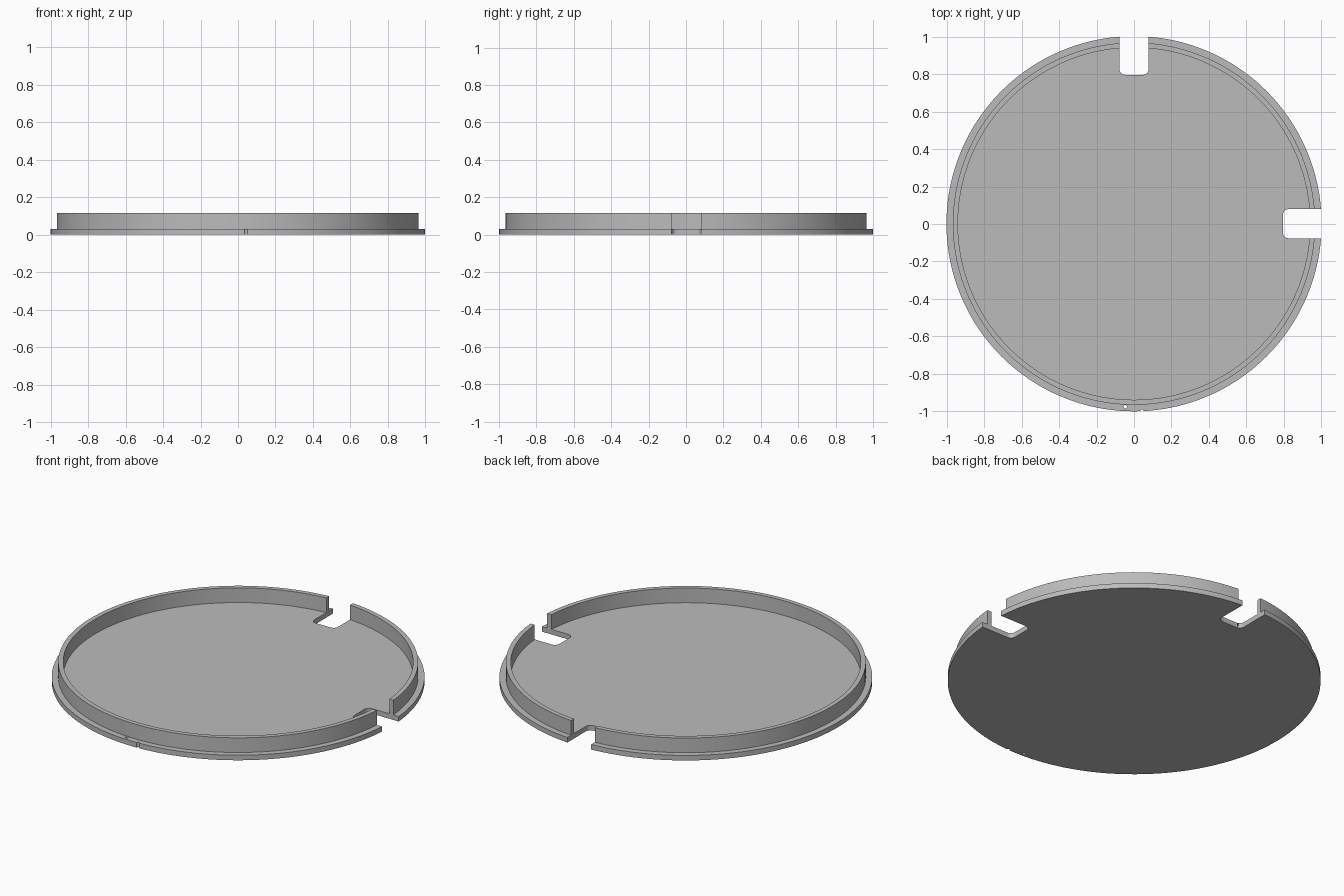
import bpy, bmesh, math
from mathutils import Matrix, Vector

cube = bpy.data.objects.get("Cube")
if cube:
    bpy.data.objects.remove(cube, do_unlink=True)

RIM, WALL_OUT, WALL_IN = 1.0015, 0.967, 0.94
FLOOR, TOP = 0.03, 0.117
CENTRE_Y = 0.0015

grey = bpy.data.materials.new("light grey")
grey.use_nodes = True
grey.diffuse_color = (0.5, 0.5, 0.5, 1)
grey.node_tree.nodes["Principled BSDF"].inputs["Base Color"].default_value = grey.diffuse_color


def add_object(name, bm):
    bmesh.ops.recalc_face_normals(bm, faces=bm.faces)
    mesh = bpy.data.meshes.new(name)
    bm.to_mesh(mesh)
    bm.free()
    mesh.materials.append(grey)
    obj = bpy.data.objects.new(name, mesh)
    obj.location.y = CENTRE_Y
    bpy.context.collection.objects.link(obj)
    return obj


def cut(target, cutter):
    mod = target.modifiers.new(cutter.name, 'BOOLEAN')
    mod.operation = 'DIFFERENCE'
    mod.solver = 'EXACT'
    mod.object = cutter
    cutter.hide_render = True
    cutter.hide_set(True)


# Round tray: flat base with a raised wall set in from the rim
profile = [(0, 0), (RIM, 0), (RIM, FLOOR), (WALL_OUT, FLOOR),
           (WALL_OUT, TOP), (WALL_IN, TOP), (WALL_IN, FLOOR), (0, FLOOR)]
bm = bmesh.new()
verts = [bm.verts.new((r, 0, z)) for r, z in profile]
edges = [bm.edges.new(pair) for pair in zip(verts, verts[1:])]
bmesh.ops.spin(bm, geom=verts + edges, cent=(0, 0, 0), axis=(0, 0, 1),
               angle=math.tau, steps=160, use_merge=False)
bmesh.ops.remove_doubles(bm, verts=bm.verts, dist=0.0001)
tray = add_object("round_tray", bm)

# Rounded slots through the right, back and left of the rim
for name, angle in (("left", 0), ("back", 90), ("right", 180)):
    bm = bmesh.new()
    bmesh.ops.create_cube(bm, size=1, matrix=Matrix.Translation((0.995, 0, 0.05))
                          @ Matrix.Diagonal((0.4, 0.156, 0.4, 1)))
    upright = [e for e in bm.edges
               if abs(e.verts[0].co.z - e.verts[1].co.z) > 0.1 and e.verts[0].co.x < 0.9]
    bmesh.ops.bevel(bm, geom=upright, offset=0.03, segments=6, profile=0.5, affect='EDGES')
    bm.transform(Matrix.Rotation(math.radians(angle), 4, 'Z'))
    cut(tray, add_object(name + "_slot_cutter", bm))

# Pin hole and rim nick at the front
for name, spot in (("pin_hole_cutter", (-0.047, -0.977, 0)),
                   ("rim_nick_cutter", (0.043, -1.0, 0))):
    bm = bmesh.new()
    bmesh.ops.create_cone(bm, cap_ends=True, segments=16, radius1=0.009, radius2=0.009,
                          depth=0.2, matrix=Matrix.Translation(Vector(spot)))
    cut(tray, add_object(name, bm))

# Apply the cuts, remove the cutters and smooth the curved walls
bpy.context.view_layer.update()
cut_mesh = bpy.data.meshes.new_from_object(
    tray.evaluated_get(bpy.context.evaluated_depsgraph_get()))
cutters = [m.object for m in tray.modifiers]
tray.modifiers.clear()
tray.data = cut_mesh
for cutter in cutters:
    bpy.data.objects.remove(cutter, do_unlink=True)
bpy.ops.object.select_all(action='DESELECT')
tray.select_set(True)
bpy.context.view_layer.objects.active = tray
bpy.ops.object.shade_smooth_by_angle(angle=math.radians(30))
